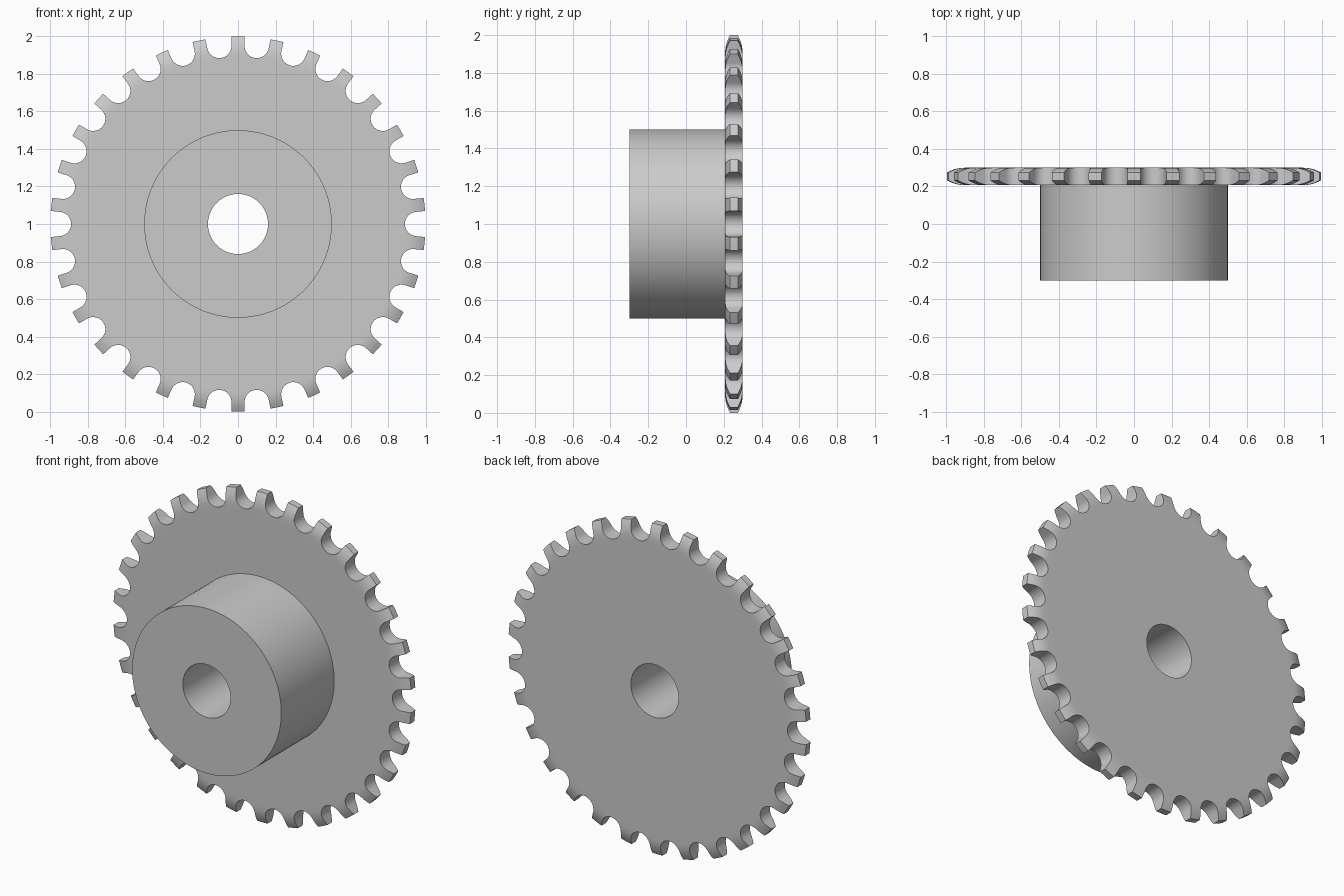
import bpy, bmesh
from math import sin, cos, pi, radians, sqrt
from mathutils import Matrix, Vector

cube = bpy.data.objects.get("Cube")
if cube:
    bpy.data.objects.remove(cube, do_unlink=True)

TEETH = 30
CENTRE = Vector((0, 0, 1))
BORE, HUB, TIP = 0.16, 0.5, 1.0
HUB_FRONT, PLATE_FRONT, PLATE_BACK = -0.3, 0.207, 0.3
ROUND_START, DROP = 0.905, 0.026        # rounded flanks of the teeth
SEAT_R, SEAT_DIST, HALF_TIP = 0.065, 0.955, 0.035

steel = bpy.data.materials.new("grey steel")
steel.use_nodes = True
steel.diffuse_color = (0.6, 0.6, 0.6, 1)
steel.node_tree.nodes["Principled BSDF"].inputs["Base Color"].default_value = (0.6, 0.6, 0.6, 1)


def make_object(name, bm):
    bmesh.ops.recalc_face_normals(bm, faces=bm.faces)
    mesh = bpy.data.meshes.new(name)
    bm.to_mesh(mesh)
    bm.free()
    mesh.materials.append(steel)
    obj = bpy.data.objects.new(name, mesh)
    bpy.context.collection.objects.link(obj)
    return obj


# Turned body: bore, hub and plate with rounded rim, as (radius, y)
run = TIP - ROUND_START
arc_r = (run ** 2 + DROP ** 2) / (2 * DROP)
flank = []
for i in range(6):
    d = run * i / 5
    flank.append((ROUND_START + d, arc_r - sqrt(arc_r ** 2 - d ** 2)))
profile = [(BORE, HUB_FRONT), (HUB, HUB_FRONT), (HUB, PLATE_FRONT), (0.87, PLATE_FRONT)]
profile += [(r, PLATE_FRONT + d) for r, d in flank]
profile += [(r, PLATE_BACK - d) for r, d in reversed(flank)]
profile += [(0.87, PLATE_BACK), (BORE, PLATE_BACK)]

bm = bmesh.new()
verts = [bm.verts.new(CENTRE + Vector((r, y, 0))) for r, y in profile]
edges = [bm.edges.new((v, verts[i - 1])) for i, v in enumerate(verts)]
bmesh.ops.spin(bm, geom=verts + edges, cent=CENTRE, axis=(0, 1, 0),
               angle=2 * pi, steps=180, use_merge=True)
bmesh.ops.remove_doubles(bm, verts=bm.verts, dist=1e-5)
sprocket = make_object("sprocket", bm)

# Roller seats: round bottom, sides parallel to the neighbouring teeth
half = pi / TEETH
reach = 1.04
side = (reach * sin(half) - HALF_TIP * cos(half), reach * cos(half) + HALF_TIP * sin(half))
outline = [(-side[0], side[1])]
for i in range(21):
    a = pi + half + (pi - 2 * half) * i / 20
    outline.append((SEAT_R * cos(a), SEAT_DIST + SEAT_R * sin(a)))
outline.append(side)

bm = bmesh.new()
for k in range(TEETH):
    turn = Matrix.Rotation(half * (2 * k + 1), 3, 'Y')
    ring = [bm.verts.new(CENTRE + turn @ Vector((u, 0.15, v))) for u, v in outline]
    face = bm.faces.new(ring)
    out = bmesh.ops.extrude_face_region(bm, geom=[face])
    moved = [g for g in out["geom"] if isinstance(g, bmesh.types.BMVert)]
    bmesh.ops.translate(bm, verts=moved, vec=(0, 0.2, 0))
cutter = make_object("seat_cutter", bm)
cutter.hide_render = True

cut = sprocket.modifiers.new("seats", 'BOOLEAN')
cut.operation = 'DIFFERENCE'
cut.solver = 'EXACT'
cut.object = cutter
bpy.ops.object.select_all(action='DESELECT')
sprocket.select_set(True)
bpy.context.view_layer.objects.active = sprocket
bpy.ops.object.modifier_apply(modifier=cut.name)
bpy.data.objects.remove(cutter, do_unlink=True)
bpy.ops.object.shade_smooth_by_angle(angle=radians(30))
